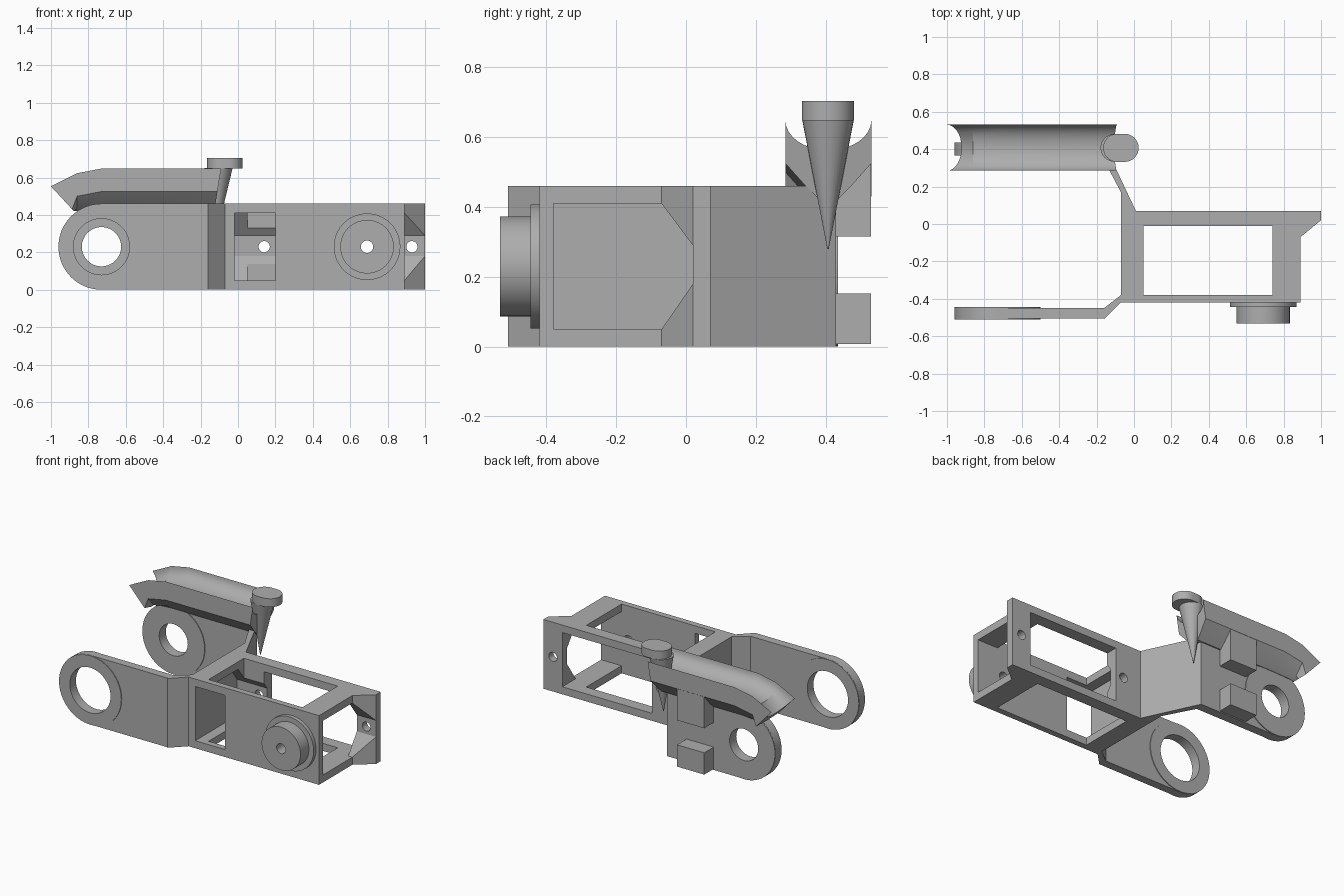
import bpy, bmesh
from math import cos, sin, pi, radians

cube = bpy.data.objects.get("Cube")
if cube:
    bpy.data.objects.remove(cube, do_unlink=True)

grey = bpy.data.materials.new("plain_grey")
grey.use_nodes = True
grey.diffuse_color = (0.42, 0.42, 0.42, 1)
grey.node_tree.nodes["Principled BSDF"].inputs["Base Color"].default_value = grey.diffuse_color

H = 0.46          # height of the bracket
MID = H / 2       # height of all bores
PIVOT = -0.73     # x of the arm bores


def loft(name, rings):
    """Closed solid through matching rings of points."""
    bm = bmesh.new()
    loops = [[bm.verts.new(p) for p in ring] for ring in rings]
    n = len(loops[0])
    for a, b in zip(loops, loops[1:]):
        for i in range(n):
            j = (i + 1) % n
            bm.faces.new((a[i], a[j], b[j], b[i]))
    bm.faces.new(loops[0])
    bm.faces.new(loops[-1])
    bmesh.ops.recalc_face_normals(bm, faces=bm.faces)
    mesh = bpy.data.meshes.new(name)
    bm.to_mesh(mesh)
    bm.free()
    ob = bpy.data.objects.new(name, mesh)
    bpy.context.collection.objects.link(ob)
    mesh.materials.append(grey)
    return ob


def prism(name, axis, pts, lo, hi):
    """Extrude a 2D outline along an axis."""
    place = {"x": lambda a, b, t: (t, a, b),
             "y": lambda a, b, t: (a, t, b),
             "z": lambda a, b, t: (a, b, t)}[axis]
    return loft(name, [[place(a, b, t) for a, b in pts] for t in (lo, hi)])


def box(name, x, y, z):
    return prism(name, "z", [(x[0], y[0]), (x[1], y[0]), (x[1], y[1]), (x[0], y[1])], *z)


def arc(cx, cy, r, start, end, n):
    return [(cx + r * cos(radians(start + (end - start) * i / n)),
             cy + r * sin(radians(start + (end - start) * i / n))) for i in range(n + 1)]


def cylinder(name, x, r, y0, y1):
    return prism(name, "y", arc(x, MID, r, 0, 360, 64)[:-1], y0, y1)


def cut(ob, *cutters):
    for c in cutters:
        m = ob.modifiers.new("cut", "BOOLEAN")
        m.operation = "DIFFERENCE"
        m.solver = "EXACT"
        m.object = c
        c.hide_render = True
        c.hide_viewport = True
        c.display_type = "WIRE"


def smooth(ob, angle=30):
    bpy.ops.object.select_all(action="DESELECT")
    ob.select_set(True)
    bpy.context.view_layer.objects.active = ob
    bpy.ops.object.shade_smooth_by_angle(angle=radians(angle))


# Box frame with a flared rear corner
frame = prism("frame", "z", [(-0.07, -0.42), (0.89, -0.42), (0.89, -0.07), (1, 0.02),
                             (1, 0.07), (0.01, 0.07), (-0.07, 0.07)], 0, H)
cavity = [(-0.38, 0.05), (-0.07, 0.05), (0.02, 0.18), (0.02, 0.29), (-0.07, 0.41), (-0.38, 0.41)]
cut(frame,
    prism("cavity_cutter", "x", cavity, -0.02, 1.1),
    box("top_window_cutter", (0.05, 0.74), (-0.38, -0.01), (-0.1, 0.6)),
    box("front_window_cutter", (-0.02, 0.2), (-0.5, -0.3), (0.05, 0.41)),
    box("back_window_cutter", (0.2, 0.86), (-0.1, 0.2), (0.05, 0.41)),
    cylinder("left_screw_cutter", 0.93, 0.03, -0.1, 0.2),
    cylinder("right_screw_cutter", 0.14, 0.03, -0.1, 0.2),
    cylinder("front_screw_cutter", 0.69, 0.033, -0.5, -0.3))

# Bends joining the frame to the arms
prism("front_bend", "z", [(-0.16, -0.51), (-0.07, -0.42), (-0.02, -0.42), (-0.02, -0.38),
                          (-0.07, -0.38), (-0.16, -0.45)], 0, H)
prism("back_bend", "z", [(-0.07, 0.07), (0.01, 0.07), (-0.16, 0.43), (-0.22, 0.43),
                         (-0.22, 0.37), (-0.175, 0.37), (-0.07, 0.17)], 0, H)

# Round-ended arms with bores
for side, y0, y1, x_end, bore in (("front", -0.505, -0.45, -0.16, 0.15),
                                  ("back", 0.37, 0.43, -0.2, 0.105)):
    hole = cylinder(side + "_bore_cutter", PIVOT, bore, y0 - 0.1, y1 + 0.1)
    arm = prism(side + "_arm", "y", [(x_end, 0), (x_end, H)] + arc(PIVOT, MID, MID, 90, 270, 32), y0, y1)
    pad = cylinder(side + "_bearing_pad", PIVOT, MID - 0.001, y0 - 0.005, y1 + 0.005)
    for ob in (arm, pad):
        cut(ob, hole)
        smooth(ob)

# Stepped pivot boss on the front
for name, r, y0, y1 in (("boss_flange", 0.178, -0.445, -0.415), ("boss_hub", 0.143, -0.533, -0.44)):
    ob = cylinder(name, 0.69, r, y0, y1)
    cut(ob, cylinder(name + "_cutter", 0.69, 0.033, -0.6, -0.3))
    smooth(ob)

# Cradle: a concave trough with a drooping tip
CY, W = 0.408, 0.123
inner = [(W * cos(pi * i / 16), 0.648 - 0.085 * sin(pi * i / 16)) for i in range(17)]
outer = [(-W, 0.525), (-0.065, 0.46), (-0.03, 0.425), (0.03, 0.425), (0.065, 0.46), (W, 0.525)]
section = inner + outer
rings = [[(-0.09 - 0.16 * (0.65 - z), CY + y, z) for y, z in section]]
for x, drop in ((-0.73, 0), (-0.86, 0.025)):
    rings.append([(x, CY + y, max(z - drop, 0.42)) for y, z in section])
tip = [(y, max(z - 0.095, 0.42)) for y, z in section]
rings.append([(-1 + 0.92 * (0.553 - z), CY + y, z) for y, z in tip])
smooth(loft("cradle", rings), 25)

# Blocks behind the back arm
box("upper_block", (-0.505, -0.305), (0.42, 0.53), (0.315, 0.56))
box("lower_block", (-0.505, -0.305), (0.42, 0.53), (0.007, 0.152))


# Pin: slotted head over a tapering spike
def slot(left, right, r):
    return arc(right, 0.407, r, -90, 90, 16) + arc(left, 0.407, r, 90, 270, 16)


smooth(prism("pin_head", "z", slot(-0.09, -0.05, 0.075), 0.648, 0.704))
spike = [[(x, y, 0.65) for x, y in slot(-0.105, -0.103, 0.074)],
         [(-0.12 + 0.002 * cos(2 * pi * i / 34), 0.407 + 0.002 * sin(2 * pi * i / 34), 0.28)
          for i in range(-8, 26)]]
smooth(loft("pin_spike", spike))
